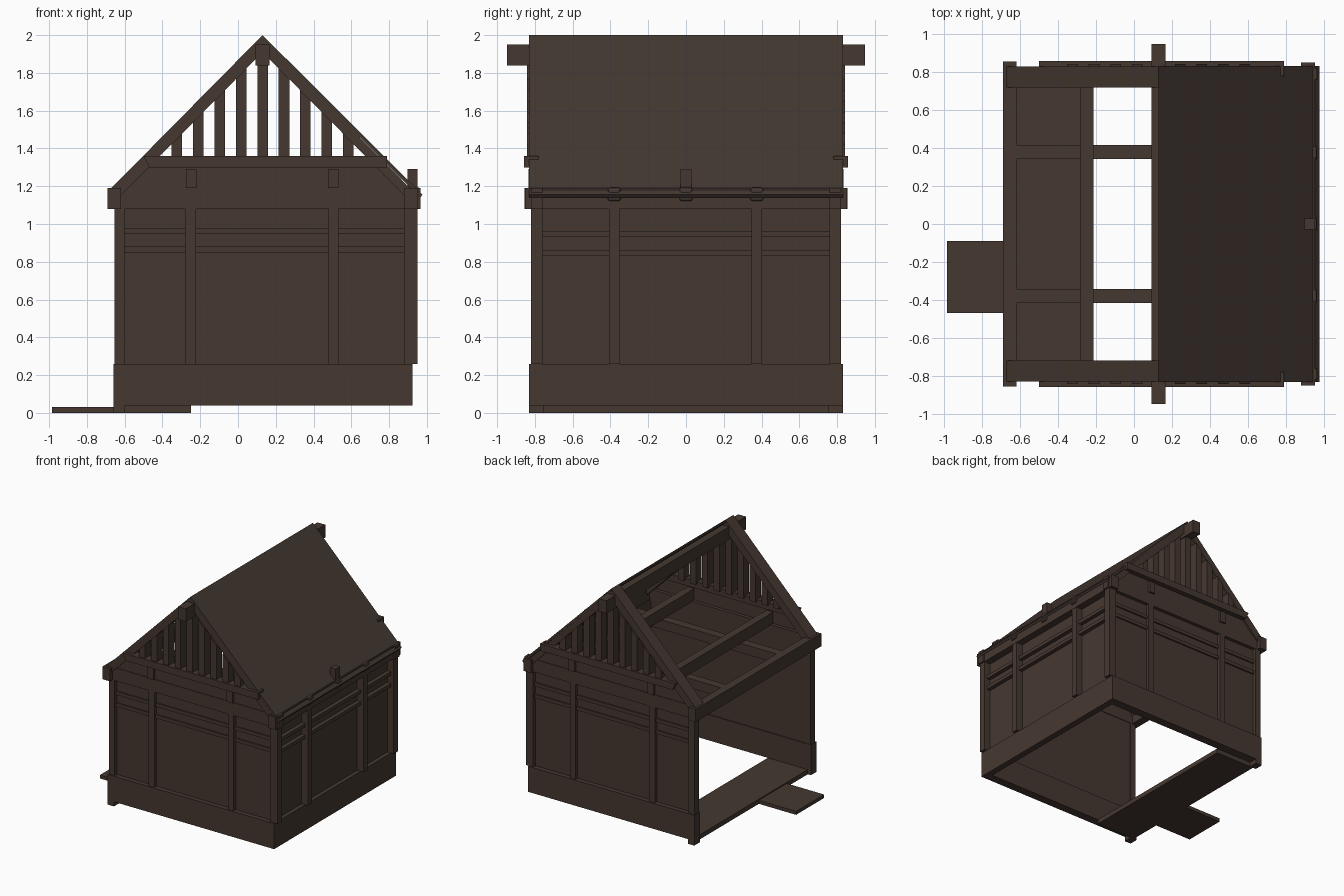
import bpy, bmesh

if "Cube" in bpy.data.objects:
    bpy.data.objects.remove(bpy.data.objects["Cube"])

wood = bpy.data.materials.new("dark_brown_wood")
wood.diffuse_color = (0.060, 0.039, 0.030, 1)
wood.use_nodes = True
wood.node_tree.nodes["Principled BSDF"].inputs["Base Color"].default_value = wood.diffuse_color
roofing = bpy.data.materials.new("dark_brown_roofing")
roofing.diffuse_color = (0.056, 0.038, 0.030, 1)
roofing.use_nodes = True
roofing.node_tree.nodes["Principled BSDF"].inputs["Base Color"].default_value = roofing.diffuse_color


def prism(name, pts, y0, y1, mat=wood):
    """Extrude an x-z outline from y0 to y1."""
    bm = bmesh.new()
    face = bm.faces.new([bm.verts.new((x, y0, z)) for x, z in pts])
    ext = bmesh.ops.extrude_face_region(bm, geom=[face])
    verts = [v for v in ext["geom"] if isinstance(v, bmesh.types.BMVert)]
    bmesh.ops.translate(bm, verts=verts, vec=(0, y1 - y0, 0))
    bmesh.ops.recalc_face_normals(bm, faces=bm.faces)
    me = bpy.data.meshes.new(name)
    bm.to_mesh(me)
    bm.free()
    me.materials.append(mat)
    ob = bpy.data.objects.new(name, me)
    bpy.context.collection.objects.link(ob)
    return ob


def box(name, x0, x1, y0, y1, z0, z1, mat=wood):
    return prism(name, [(x0, z0), (x1, z0), (x1, z1), (x0, z1)], y0, y1, mat)


def under_roof(x, drop):
    """Height of the roof line at x, lowered by drop."""
    return 2.0 - drop - 1.012 * abs(x - 0.13)


# floor strip on the open left side, and the entrance step
box("floor", -0.63, -0.25, -0.755, 0.755, 0.0, 0.04)
box("entrance_step", -0.985, -0.63, -0.47, -0.09, 0.0, 0.03)

# front and back sides
for s, side in ((-1, "front"), (1, "back")):
    box(side + "_plinth", -0.66, 0.92, s * 0.755, s * 0.83, 0.04, 0.26)
    box(side + "_plinth_foot", -0.66, -0.60, s * 0.755, s * 0.83, 0.0, 0.05)
    box(side + "_wall", -0.64, 0.90, s * 0.765, s * 0.79, 0.25, 1.10)
    for z in (0.85, 0.95):
        box(side + "_wall_rail", -0.60, 0.88, s * 0.785, s * 0.803, z, z + 0.03)
    box(side + "_left_corner_post", -0.655, -0.60, s * 0.76, s * 0.82, 0.26, 1.08)
    box(side + "_right_corner_post", 0.88, 0.95, s * 0.76, s * 0.82, 0.26, 1.08)
    for x in (-0.25, 0.505):
        box(side + "_wall_post", x - 0.027, x + 0.027, s * 0.765, s * 0.82, 0.26, 1.08)
    box(side + "_top_plate", -0.66, 0.965, s * 0.76, s * 0.82, 1.08, 1.19)
    # gable: solid lower panel, tie beam, slats
    prism(side + "_gable_panel", [(-0.64, 1.18), (0.90, 1.18), (0.72, 1.355), (-0.46, 1.355)],
          s * 0.79, s * 0.815)
    prism(side + "_tie_beam", [(-0.47, 1.30), (0.79, 1.30), (0.79, 1.36), (-0.50, 1.36)],
          s * 0.78, s * 0.858)
    for i in range(-4, 5):
        x = 0.13 + i * 0.1135
        a, b = x - 0.028, x + 0.028
        top = [(b, under_roof(b, 0.09)), (a, under_roof(a, 0.09))]
        if i == 0:
            top.insert(1, (x, under_roof(x, 0.09)))
        prism(side + "_gable_slat", [(a, 1.34), (b, 1.34)] + top, s * 0.765, s * 0.843)
    # rafter pair
    for d, hand in ((-1, "left"), (1, "right")):
        foot = 0.13 + d * 0.81
        drop = 0.02 if d > 0 else 0.0
        prism(f"{side}_{hand}_rafter",
              [(0.13, 2.0 - drop), (foot, under_roof(foot, drop)),
               (foot - d * 0.05, under_roof(foot - d * 0.05, 0.09)), (0.13, 1.91)],
              s * 0.72, s * 0.83)

# right side
box("right_plinth", 0.87, 0.925, -0.83, 0.83, 0.04, 0.26)
box("right_wall", 0.87, 0.89, -0.79, 0.79, 0.25, 1.10)
for z in (0.83, 0.93):
    box("right_wall_rail", 0.885, 0.925, -0.76, 0.76, z, z + 0.03)
for y in (-0.38, 0.375):
    box("right_wall_post", 0.88, 0.95, y - 0.027, y + 0.027, 0.26, 1.08)

# wall plates along both eaves
box("left_eave_plate", -0.69, -0.62, -0.855, 0.855, 1.08, 1.19)
box("right_eave_plate", 0.88, 0.952, -0.85, 0.85, 1.08, 1.19)

# ceiling beams across with ends through the gables, and joists below them
for x in (-0.247, 0.505):
    box("cross_beam", x - 0.034, x + 0.034, -0.725, 0.725, 1.19, 1.29)
    for s in (-1, 1):
        box("cross_beam_end", x - 0.028, x + 0.028, s * 0.72, s * 0.835, 1.19, 1.29)
for y in (-0.38, 0.38):
    box("joist", -0.63, 0.90, y - 0.037, y + 0.037, 1.11, 1.19)

# rounded eave brackets and the upright peg through the roof
for y in (-0.38, 0.0, 0.375):
    ob = box("eave_bracket", 0.93, 0.965, y - 0.036, y + 0.036, 1.12, 1.195)
    mod = ob.modifiers.new("rounding", "BEVEL")
    mod.width = 0.015
    mod.segments = 2
box("eave_peg", 0.897, 0.95, -0.03, 0.03, 1.15, 1.29)

# ridge beam and the covering of the right slope
box("ridge_beam", 0.093, 0.167, -0.948, 0.948, 1.84, 1.95)
prism("right_roof_slope", [(0.13, 2.0), (0.977, 1.155), (0.965, 1.14), (0.13, 1.975)],
      -0.832, 0.832, roofing)
